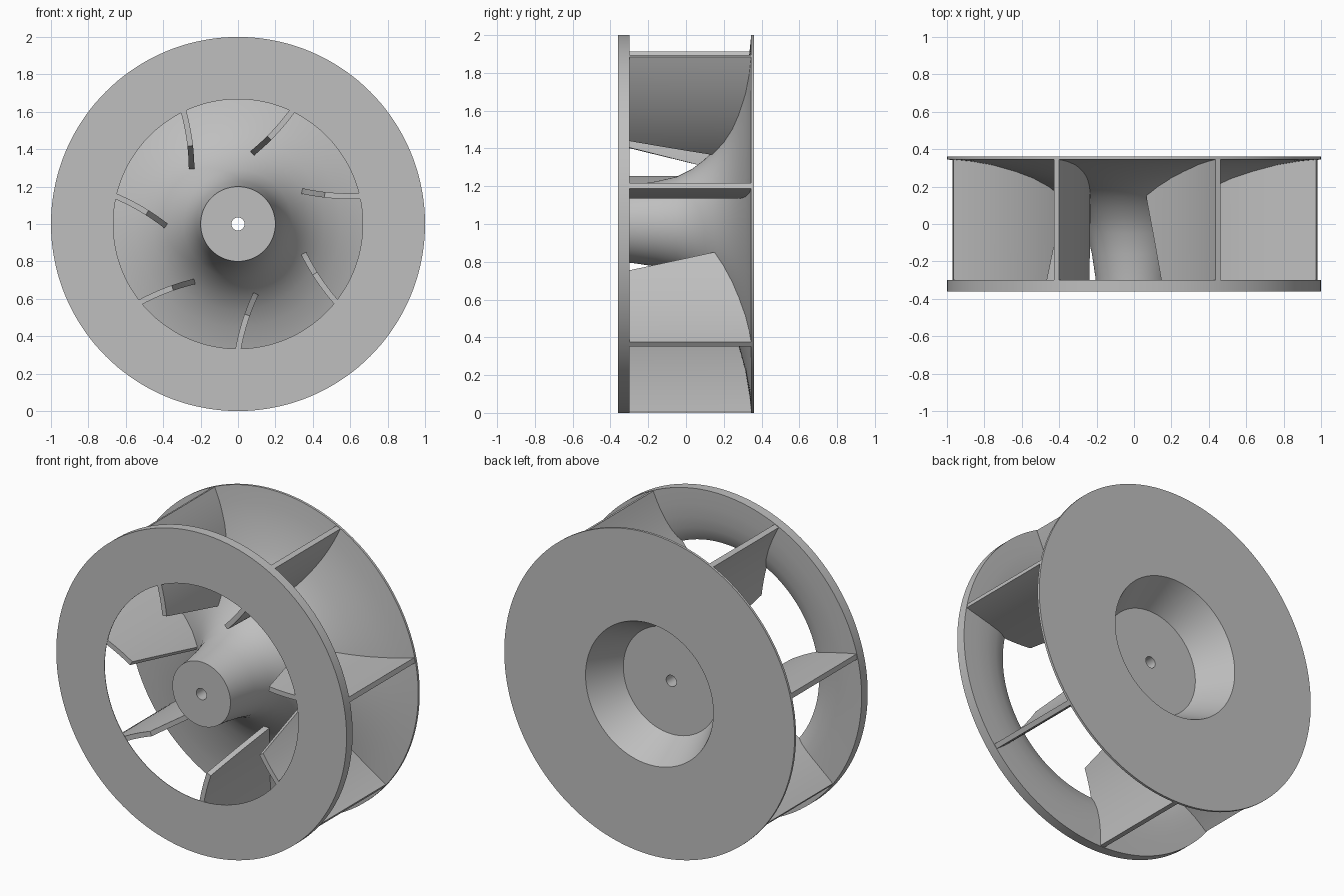
import bpy, bmesh, math
from mathutils import Vector

if "Cube" in bpy.data.objects:
    bpy.data.objects.remove(bpy.data.objects["Cube"], do_unlink=True)

BLADES = 7
SEGMENTS = 144
FRONT, BACK = -0.36, 0.36

# One plain metal colour
metal = bpy.data.materials.new("light_grey_metal")
metal.use_nodes = True
grey = (0.52, 0.52, 0.52, 1)
metal.diffuse_color = grey
metal.node_tree.nodes["Principled BSDF"].inputs["Base Color"].default_value = grey


def finish(bm, name):
    bmesh.ops.recalc_face_normals(bm, faces=bm.faces)
    mesh = bpy.data.meshes.new(name)
    bm.to_mesh(mesh)
    bm.free()
    mesh.materials.append(metal)
    obj = bpy.data.objects.new(name, mesh)
    bpy.context.collection.objects.link(obj)
    bpy.ops.object.select_all(action="DESELECT")
    obj.select_set(True)
    bpy.context.view_layer.objects.active = obj
    bpy.ops.object.shade_smooth_by_angle(angle=math.radians(30))
    return obj


def lathe(name, profile):
    """Revolve a closed (radius, y) profile about the wheel axis."""
    bm = bmesh.new()
    rings = []
    for i in range(SEGMENTS):
        a = math.tau * i / SEGMENTS
        rings.append([bm.verts.new((r * math.cos(a), y, 1 + r * math.sin(a)))
                      for r, y in profile])
    n = len(profile)
    for i in range(SEGMENTS):
        p, q = rings[i], rings[(i + 1) % SEGMENTS]
        for j in range(n):
            k = (j + 1) % n
            bm.faces.new((p[j], p[k], q[k], q[j]))
    return finish(bm, name)


# Hub flaring into the back plate, with a bore and a conical recess behind
flare = [(0.2, FRONT), (0.207, -0.28), (0.225, -0.16), (0.25, -0.05),
         (0.29, 0.03), (0.335, 0.09), (0.385, 0.145), (0.46, 0.2),
         (0.55, 0.245), (0.65, 0.28), (0.78, 0.315), (0.9, 0.335), (1, 0.345)]
recess = [(1, BACK), (0.44, BACK), (0.33, 0.145), (0.035, 0.145), (0.035, FRONT)]
lathe("hub_and_back_plate", flare + recess)

# Front ring: flat in front, curving to a thin inner lip behind
lathe("front_ring", [(0.667, FRONT), (1, FRONT), (1, -0.3), (0.9, -0.302),
                     (0.82, -0.308), (0.75, -0.32), (0.7, -0.337), (0.667, -0.357)])


def flare_y(r):
    """Depth of the hub surface at a given radius."""
    for (r0, y0), (r1, y1) in zip(flare, flare[1:]):
        if r <= r1:
            return y0 + (y1 - y0) * (r - r0) / (r1 - r0)
    return flare[-1][1]


# Curved blades: a bent path from the hub to the rim, with a slanted inner edge
root, bend, tip = Vector((0.0754, 0.3775)), Vector((0.3146, 0.571)), Vector((0.45, 0.89))
STEPS, CORNER, HALF = 20, 0.2, 0.015


def blade(name, turn):
    bm = bmesh.new()
    sections = []
    for i in range(STEPS + 1):
        t = i / STEPS
        p = root * (1 - t) ** 2 + bend * 2 * t * (1 - t) + tip * t * t
        d = ((bend - root) * (1 - t) + (tip - bend) * t).normalized()
        side = Vector((-d.y, d.x)) * HALF
        front = FRONT + 0.002
        if t < CORNER:
            front = 0.14 + (front - 0.14) * t / CORNER
        back = flare_y(p.length) + 0.008
        ring = []
        for s, y in ((1, front), (1, back), (-1, back), (-1, front)):
            q = p + side * s
            if q.length > 0.998:
                q = q.normalized() * 0.998
            x = q.x * math.cos(turn) - q.y * math.sin(turn)
            z = q.x * math.sin(turn) + q.y * math.cos(turn)
            ring.append(bm.verts.new((x, y, 1 + z)))
        sections.append(ring)
    for a, b in zip(sections, sections[1:]):
        for j in range(4):
            k = (j + 1) % 4
            bm.faces.new((a[j], a[k], b[k], b[j]))
    bm.faces.new(sections[0])
    bm.faces.new(sections[-1])
    return finish(bm, name)


for n in range(BLADES):
    blade(f"blade_{n + 1}", math.tau * n / BLADES)
